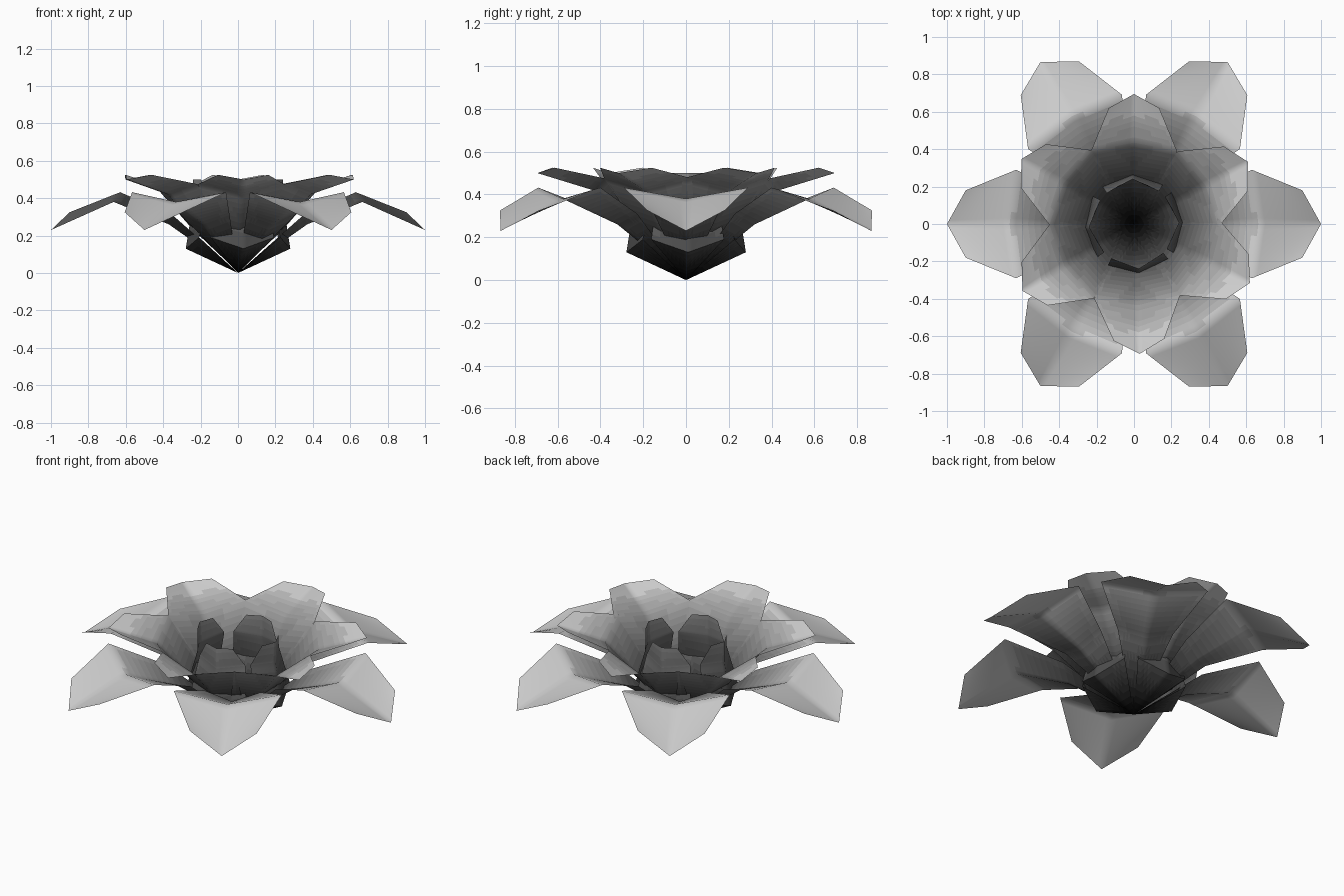
import bpy, bmesh
from math import radians
from mathutils import Matrix, Vector

if "Cube" in bpy.data.objects:
    bpy.data.objects.remove(bpy.data.objects["Cube"])

# grey tones fading from the dark heart to the pale petal tips
TONES = 24
tones = []
for n in range(TONES):
    v = 0.74 * ((n + 0.5) / TONES) ** 2.2
    mat = bpy.data.materials.new("petal_tone_%d" % n)
    mat.diffuse_color = (v, v, v, 1)
    mat.use_nodes = True
    mat.node_tree.nodes["Principled BSDF"].inputs["Base Color"].default_value = mat.diffuse_color
    tones.append(mat)


def petal_ring(name, angles, crease, sides):
    """Ring of folded petals. crease: (radius, z) from base to tip;
    sides: (radius, half width, z) of the edge points."""
    bm = bmesh.new()
    for a in angles:
        rot = Matrix.Rotation(radians(a), 3, 'Z')
        mid = [bm.verts.new(rot @ Vector((r, 0, z))) for r, z in crease]
        left = [bm.verts.new(rot @ Vector((r, w, z))) for r, w, z in sides]
        right = [bm.verts.new(rot @ Vector((r, -w, z))) for r, w, z in sides]
        for edge, flip in ((left, False), (right, True)):
            # base triangle, body quads, pointed end quad
            faces = [(mid[0], mid[1], edge[0])]
            for k in range(len(edge) - 1):
                faces.append((mid[k + 1], mid[k + 2], edge[k + 1], edge[k]))
            for f in faces:
                bm.faces.new(f[::-1] if flip else f)
    # finer faces carry the fade in tone
    bmesh.ops.subdivide_edges(bm, edges=bm.edges[:], cuts=8, use_grid_fill=True)
    for f in bm.faces:
        t = f.calc_center_median().length / 0.9
        f.material_index = min(TONES - 1, int(t * TONES))
    mesh = bpy.data.meshes.new(name)
    bm.to_mesh(mesh)
    bm.free()
    for mat in tones:
        mesh.materials.append(mat)
    obj = bpy.data.objects.new(name, mesh)
    bpy.context.collection.objects.link(obj)
    bpy.ops.object.select_all(action='DESELECT')
    obj.select_set(True)
    bpy.context.view_layer.objects.active = obj
    bpy.ops.object.shade_smooth_by_angle(angle=radians(60))
    return obj


# wide arching outer petals
petal_ring("outer_petals", range(0, 360, 60),
           [(0, 0), (.37, .26), (.665, .38), (1, .23)],
           [(.35, .15, .31), (.63, .29, .432), (.9, .18, .325)])

# cupped middle petals, set slightly unevenly between the outer ones
petal_ring("middle_petals", (28.5, 90, 150, 211, 272.5, 333),
           [(0, .005), (.22, .19), (.435, .42), (.695, .5)],
           [(.2, .15, .24), (.39, .23, .475), (.62, .135, .525)])

# upright centre petals with a full belly
petal_ring("inner_petals", (2, 92, 184, 276),
           [(0, 0), (.28, .13), (.24, .38), (.24, .5)],
           [(.22, .17, .19), (.17, .14, .40), (.205, .08, .5)])
